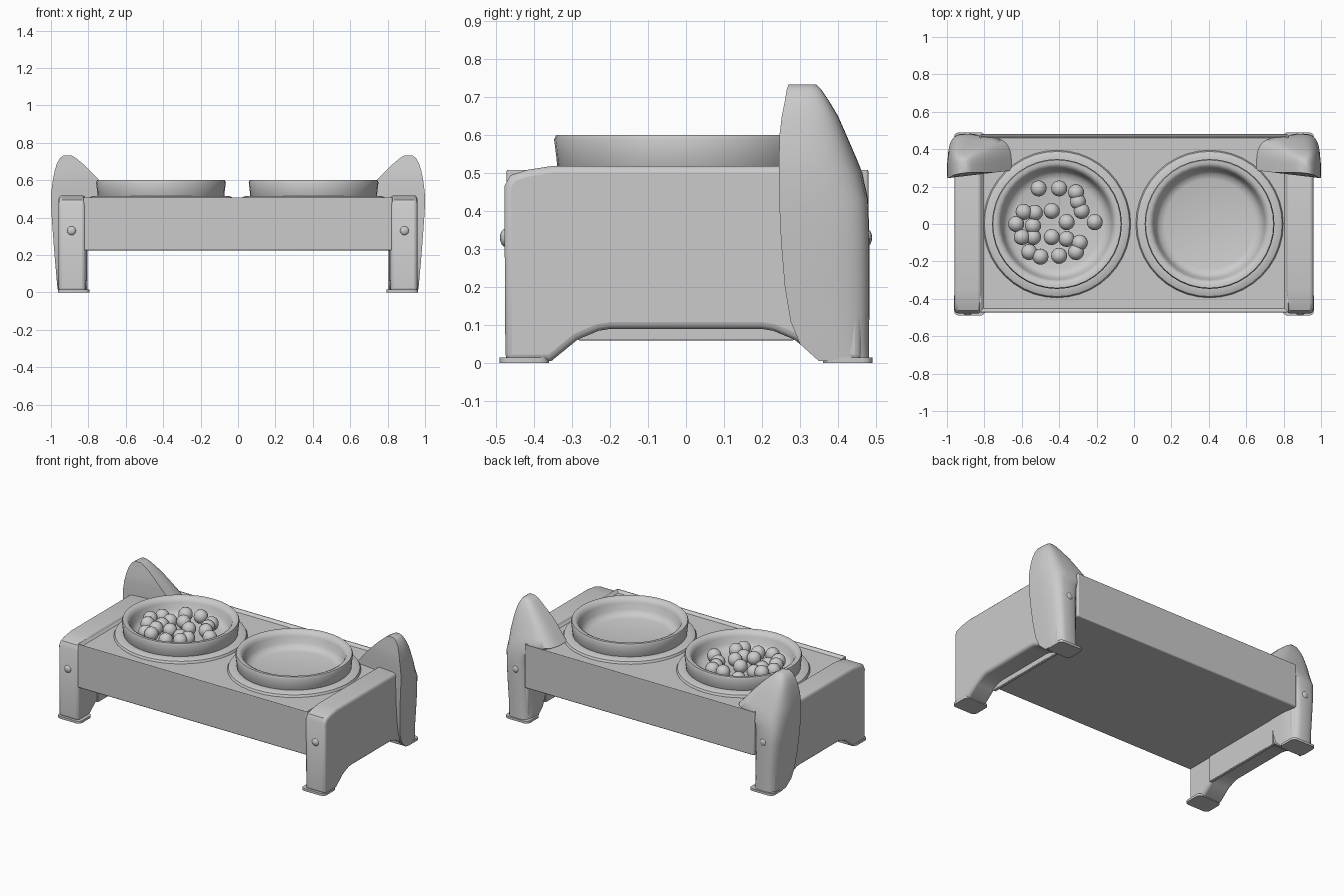
import bpy, bmesh, math

if "Cube" in bpy.data.objects:
    bpy.data.objects.remove(bpy.data.objects["Cube"])


def make(name, bm, bevel=0, angle=40):
    bmesh.ops.recalc_face_normals(bm, faces=bm.faces[:])
    me = bpy.data.meshes.new(name)
    bm.to_mesh(me)
    bm.free()
    ob = bpy.data.objects.new(name, me)
    bpy.context.collection.objects.link(ob)
    bpy.ops.object.select_all(action='DESELECT')
    ob.select_set(True)
    bpy.context.view_layer.objects.active = ob
    if bevel:
        m = ob.modifiers.new("bevel", 'BEVEL')
        m.width, m.segments = bevel, 3
        m.limit_method, m.angle_limit = 'ANGLE', math.radians(60)
        m.use_clamp_overlap = False
    bpy.ops.object.shade_smooth_by_angle(angle=math.radians(angle))
    return ob


def box(x0, x1, y0, y1, z0, z1):
    bm = bmesh.new()
    bmesh.ops.create_cube(bm, size=1)
    for v in bm.verts:
        v.co = ((x0 + x1) / 2 + v.co.x * (x1 - x0),
                (y0 + y1) / 2 + v.co.y * (y1 - y0),
                (z0 + z1) / 2 + v.co.z * (z1 - z0))
    return bm


def loft(name, rings, caps=True, angle=40):
    bm = bmesh.new()
    rows = [[bm.verts.new(p) for p in r] for r in rings]
    n = len(rows[0])
    pairs = list(zip(rows, rows[1:]))
    if caps:
        bm.faces.new(rows[0])
        bm.faces.new(rows[-1])
    else:
        pairs.append((rows[-1], rows[0]))
    for a, b in pairs:
        for i in range(n):
            j = (i + 1) % n
            bm.faces.new((a[i], a[j], b[j], b[i]))
    return make(name, bm, angle=angle)


def lathe(name, profile, cx, caps=True, n=40):
    return loft(name, [[(cx + r * math.cos(2 * math.pi * i / n),
                         r * math.sin(2 * math.pi * i / n), z) for i in range(n)]
                       for r, z in profile], caps)


# Tray body with raised rails around a shallow recess
bm = box(-0.825, 0.825, -0.472, 0.48, 0.225, 0.512)
top = max(bm.faces, key=lambda f: f.calc_center_median().z)
bmesh.ops.inset_region(bm, faces=[top], thickness=0.03)
for v in top.verts:
    v.co.z -= 0.02
make("tray_body", bm, 0.008)

# Bowls with collars
for cx, label in ((-0.412, "food"), (0.404, "water")):
    lathe(label + "_bowl", [(0.30, 0.45), (0.337, 0.50), (0.342, 0.55), (0.347, 0.588),
                            (0.342, 0.60), (0.324, 0.60), (0.308, 0.592), (0.298, 0.57),
                            (0.288, 0.53), (0.270, 0.505), (0.240, 0.496), (0.02, 0.494)], cx)
    lathe(label + "_bowl_collar", [(0.400, 0.48), (0.388, 0.506), (0.365, 0.515),
                                   (0.335, 0.514), (0.335, 0.48)], cx, False)

# Kibble in the left bowl
spots = [(-.51, .19), (-.4, .19), (-.31, .17), (-.59, .065), (-.53, .06), (-.44, .07),
         (-.28, .07), (-.63, 0), (-.54, -.01), (-.36, .01), (-.21, .01), (-.6, -.07),
         (-.54, -.07), (-.44, -.07), (-.36, -.08), (-.29, -.1), (-.56, -.15),
         (-.5, -.175), (-.4, -.17), (-.31, -.15), (-.3, .12)]
for i, (x, y) in enumerate(spots):
    bm = bmesh.new()
    bmesh.ops.create_uvsphere(bm, u_segments=16, v_segments=10, radius=0.043)
    bmesh.ops.translate(bm, verts=bm.verts, vec=(x, y, 0.533 + 0.014 * (i % 2)))
    make("kibble", bm)

# Side panel outline and ear cross-section sizes: z, x0, x1, y0, y1
foot = [(0.20, 0.09), (0.23, 0.085), (0.285, 0.062), (0.355, 0.005)]
back = [(0.462, 0.005), (0.462, 0.42), (0.43, 0.478), (0.395, 0.505), (0.34, 0.519)]
front = [(-0.35, 0.519), (-0.42, 0.508), (-0.462, 0.494), (-0.478, 0.465), (-0.475, 0.005)]
outline = foot + back + front + [(-y, z) for y, z in reversed(foot)]
ear = [(0.005, .805, .962, .35, .482), (0.05, .805, .968, .30, .482), (0.11, .805, .973, .275, .482),
       (0.2, .805, .981, .26, .483), (0.32, .805, .99, .25, .483), (0.43, .79, .998, .245, .479),
       (0.50, .655, 1.0, .245, .464), (0.54, .69, .998, .245, .448), (0.60, .742, .99, .246, .422),
       (0.65, .79, .98, .252, .40), (0.69, .832, .968, .26, .376), (0.72, .868, .95, .265, .356),
       (0.733, .89, .932, .27, .342)]

for s, label in ((-1, "left"), (1, "right")):
    # Side panel with arched cutout
    bm = bmesh.new()
    f = bm.faces.new([bm.verts.new((s * 0.815, y, z)) for y, z in outline])
    ext = bmesh.ops.extrude_face_region(bm, geom=[f])
    bmesh.ops.translate(bm, verts=[v for v in ext['geom'] if isinstance(v, bmesh.types.BMVert)],
                        vec=(s * 0.144, 0, 0))
    make(label + "_side_panel", bm, 0.018)

    # Inner lining that hangs just below the arch
    make(label + "_inner_lining", box(*sorted((s * 0.808, s * 0.83)), -0.285, 0.285, 0.06, 0.24), 0.004)

    # Pointed ear on the back corner: slanted front, rounded back
    rings = []
    for z, x0, x1, y0, y1 in ear:
        ring = []
        for i in range(21):
            a = math.pi * i / 20
            c, q = math.cos(a), abs(math.sin(a)) ** 0.55
            x = (x0 + x1) / 2 + math.copysign(abs(c) ** 0.55, c) * (x1 - x0) / 2
            yf = y0 + 0.12 * (x1 - x)
            ring.append((s * x, yf + q * (y1 - yf), z))
        rings.append(ring)
    loft(label + "_ear", rings, angle=60)

    # Foot pads and bolt heads
    for t in (-1, 1):
        pad = box(*sorted((s * 0.795, s * 0.962)), *sorted((t * 0.36, t * 0.49)), 0, 0.015)
        bmesh.ops.bevel(pad, geom=[e for e in pad.edges
                                   if abs(e.verts[0].co.z - e.verts[1].co.z) > 0.01],
                        offset=0.025, segments=3, affect='EDGES', profile=0.5)
        make("foot_pad", pad)
        bm = bmesh.new()
        bmesh.ops.create_uvsphere(bm, u_segments=16, v_segments=10, radius=0.024)
        for v in bm.verts:
            v.co.y *= 0.6
        bmesh.ops.translate(bm, verts=bm.verts, vec=(s * 0.89, t * 0.475, 0.33))
        make("bolt_head", bm)
